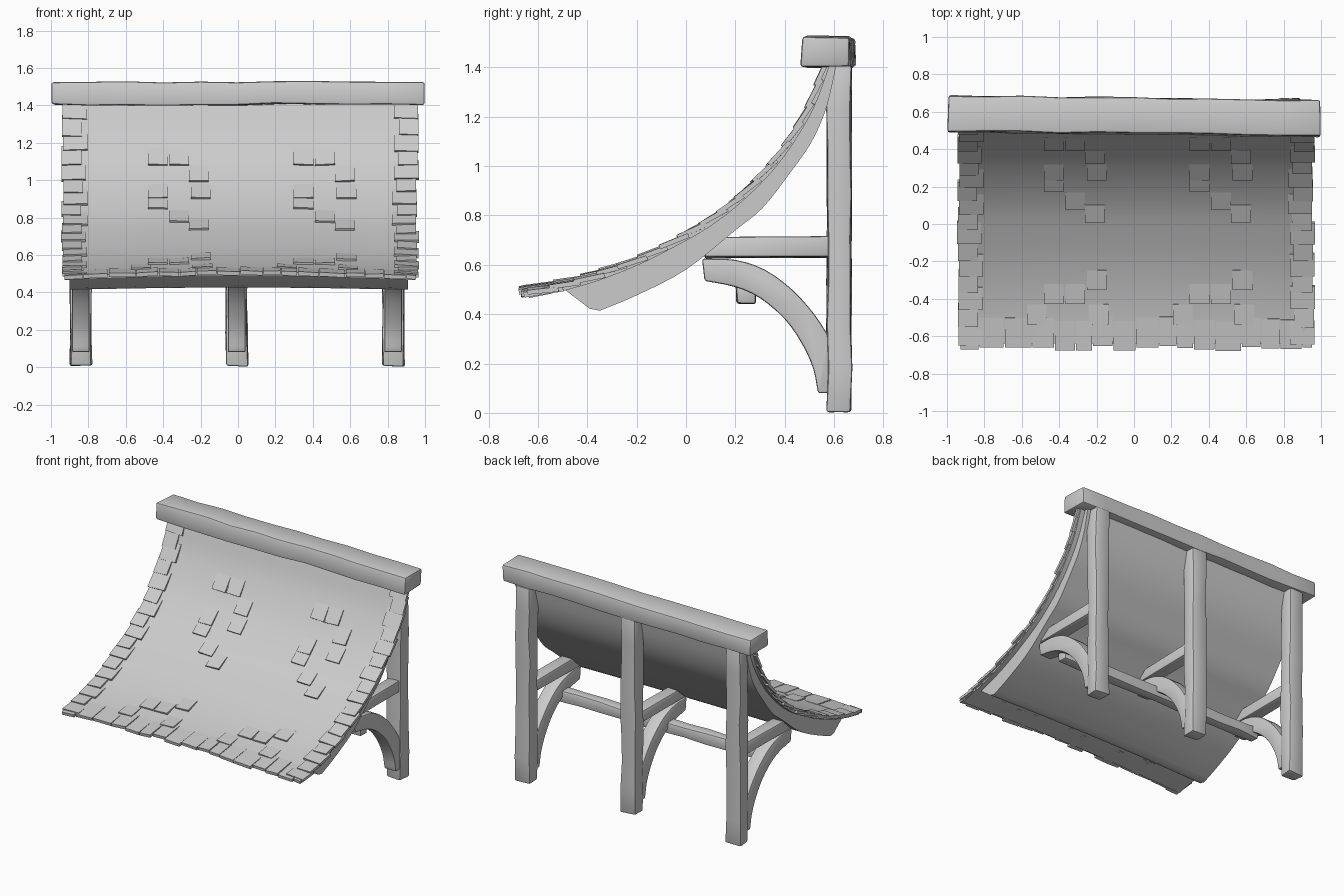
import bpy, bmesh, math, random
from mathutils import Vector

random.seed(4)
if "Cube" in bpy.data.objects:
    bpy.data.objects.remove(bpy.data.objects["Cube"], do_unlink=True)

grey = bpy.data.materials.new("plain grey")
grey.use_nodes = True
colour = (0.6, 0.6, 0.6, 1)
grey.diffuse_color = colour
grey.node_tree.nodes["Principled BSDF"].inputs["Base Color"].default_value = colour
parts = []


def smooth_path(points, steps=4):
    """Rounded curve through 2D points."""
    p = [Vector(c) for c in points]
    p = [2 * p[0] - p[1]] + p + [2 * p[-1] - p[-2]]
    out = []
    for a, b, c, d in zip(p, p[1:], p[2:], p[3:]):
        for k in range(steps):
            t = k / steps
            out.append(b + (c - a) * t / 2 + (2 * a - 5 * b + 4 * c - d) * t * t / 2
                       + (3 * b - a - 3 * c + d) * t ** 3 / 2)
    return out + [p[-2]]


def finish(name, bm, bevel=0):
    bmesh.ops.recalc_face_normals(bm, faces=bm.faces)
    if bevel:
        sharp = [e for e in bm.edges if e.calc_face_angle(0) > 0.7]
        bmesh.ops.bevel(bm, geom=sharp, offset=bevel, segments=2, profile=0.5, affect='EDGES')
    mesh = bpy.data.meshes.new(name)
    bm.to_mesh(mesh)
    bm.free()
    mesh.materials.append(grey)
    obj = bpy.data.objects.new(name, mesh)
    bpy.context.collection.objects.link(obj)
    parts.append(obj)


def prism(name, profile, stations, place, wobble=0.0, bevel=0.0):
    """Sweep a 2D profile through stations; place() maps (station, p, q) to a point."""
    bm = bmesh.new()
    rings = []
    for s in stations:
        ring = []
        for p, q in profile:
            shake = Vector([random.uniform(-wobble, wobble) for _ in range(3)])
            ring.append(bm.verts.new(Vector(place(s, p, q)) + shake))
        rings.append(ring)
    n = len(profile)
    for a, b in zip(rings, rings[1:]):
        for i in range(n):
            bm.faces.new((a[i], a[(i + 1) % n], b[(i + 1) % n], b[i]))
    bm.faces.new(rings[0])
    bm.faces.new(rings[-1])
    finish(name, bm, bevel)


def span(a, b, n):
    return [a + (b - a) * i / n for i in range(n + 1)]


def rect(a, b, c, d):
    return [(a, c), (b, c), (b, d), (a, d)]


def along_x(x, y, z):
    return (x, y, z)


def arched(x, y, z):
    """The eave rises slightly at mid width."""
    t = max(0, (0.5 - y) / 1.2)
    return (x, y, z + 0.028 * math.cos(x * math.pi / 2) * t * t)


# Roof curve, ridge to eave, with outward normals
curve = smooth_path([(0.56, 1.41), (0.5, 1.25), (0.42, 1.11), (0.33, 0.99), (0.21, 0.87),
                     (0.08, 0.77), (-0.06, 0.69), (-0.2, 0.62), (-0.35, 0.56),
                     (-0.5, 0.515), (-0.64, 0.485)])
normals = []
for i in range(len(curve)):
    d = (curve[min(i + 1, len(curve) - 1)] - curve[max(i - 1, 0)]).normalized()
    normals.append(Vector((d.y, -d.x)))


def raised(h):
    return [c + n * h for c, n in zip(curve, normals)]


prism("roof_sheet", raised(0) + raised(-0.022)[::-1], span(-0.925, 0.945, 12), arched)

# Thick curved deck under the sheet
under = smooth_path([(0.61, 1.41), (0.57, 1.24), (0.51, 1.1), (0.42, 0.97), (0.31, 0.83),
                     (0.2, 0.74), (0.0, 0.58), (-0.2, 0.475), (-0.35, 0.412)])
upper = [p for p in raised(-0.015) if p.x > -0.5]
prism("roof_deck", upper + [Vector((-0.39, 0.42))] + under[::-1], span(-0.9, 0.91, 12), arched)

# Shingles follow the roof curve
lengths = [0]
for a, b in zip(curve, curve[1:]):
    lengths.append(lengths[-1] + (b - a).length)
total = lengths[-1]


def on_curve(s):
    i = max(k for k in range(len(curve) - 1) if lengths[k] <= max(s, 0))
    f = (s - lengths[i]) / (lengths[i + 1] - lengths[i])
    return curve[i].lerp(curve[i + 1], f), normals[i].lerp(normals[i + 1], min(f, 1)).normalized()


def shingle(name, x, s, width, length, lift=0.014, thick=0.018):
    """Tile with its lower edge at arc length s, lifted off the roof."""
    (p0, n0), (p1, n1) = on_curve(s - length), on_curve(s)
    profile = [p0 + n0 * 0.002, p1 + n1 * lift, p1 + n1 * (lift - thick), p0 - n0 * thick]
    skew = random.uniform(-0.006, 0.006)
    prism(name, profile, [x - width / 2, x + width / 2],
          lambda a, y, z: arched(a, y, z + skew * (a - x) / width))


def arc_at_height(z):
    i = min(range(len(curve)), key=lambda k: abs(curve[k].y - z))
    return lengths[i]


rows = 17
for side, edge in ((-1, -0.945), (1, 0.962)):
    for r in range(1, rows + 1):
        w = 0.13 if r % 2 else 0.105
        out = random.uniform(-0.012, 0.006)
        shingle("edge_shingle", edge + side * out - side * w / 2,
                total * r / rows + random.uniform(-0.008, 0.008), w, 0.125)

# Ragged eave courses
x = -0.93
while x < 0.94:
    w = min(random.uniform(0.08, 0.15), 0.955 - x)
    shingle("eave_shingle", x + w / 2, total + random.uniform(0.01, 0.04), w - 0.006, 0.16,
            0.008, 0.022)
    x += w
for x0 in (-0.43, 0.35):
    for dx, dz in ((0, 1.07), (0.115, 1.08), (0.22, 0.99), (0, 0.91), (0.23, 0.91), (0, 0.84),
                   (0.115, 0.78), (0.22, 0.72), (0.0, 0.54), (0.115, 0.54), (0.23, 0.56),
                   (-0.09, 0.51), (0.24, 0.51)):
        shingle("loose_shingle", x0 + dx, arc_at_height(dz), 0.105, 0.11, 0.011)

# Ridge beam
prism("ridge_beam", [(0.475, 1.405), (0.675, 1.4), (0.675, 1.52), (0.485, 1.528)],
      span(-0.995, 0.995, 10),
      lambda x, y, z: (x, y - 0.012 * x, z + 0.004 * math.sin(3 * x)), 0.005, 0.012)

# Three support frames
beam = [(0.6, 0.63), (0.6, 0.715), (0.16, 0.71), (0.07, 0.63)]
top_edge = smooth_path([(0.065, 0.625), (0.2, 0.62), (0.32, 0.58), (0.43, 0.5),
                        (0.52, 0.4), (0.585, 0.3)], 3)
low_edge = smooth_path([(0.535, 0.08), (0.515, 0.18), (0.47, 0.28), (0.4, 0.38),
                        (0.3, 0.465), (0.2, 0.51), (0.075, 0.535)], 3)
brace = top_edge + [Vector((0.585, 0.08))] + low_edge
for name, cx in (("right", -0.84), ("centre", -0.007), ("left", 0.83)):
    prism(name + "_post", rect(cx - 0.058, cx + 0.058, 0.572, 0.67), span(0.005, 1.41, 8),
          lambda s, p, q: (p, q, s), 0.005, 0.01)
    prism(name + "_tie_beam", beam, [cx - 0.045, cx + 0.045], along_x, 0.004, 0.009)
    prism(name + "_curved_brace", brace, [cx - 0.047, cx + 0.047], along_x, 0, 0.009)

# Long rail joining the braces
prism("cross_rail", rect(0.205, 0.28, 0.445, 0.525), span(-0.84, 0.83, 10), along_x, 0.005, 0.01)

bpy.ops.object.select_all(action='DESELECT')
for obj in parts:
    obj.select_set(True)
bpy.context.view_layer.objects.active = parts[0]
bpy.ops.object.shade_smooth_by_angle(angle=math.radians(35))
